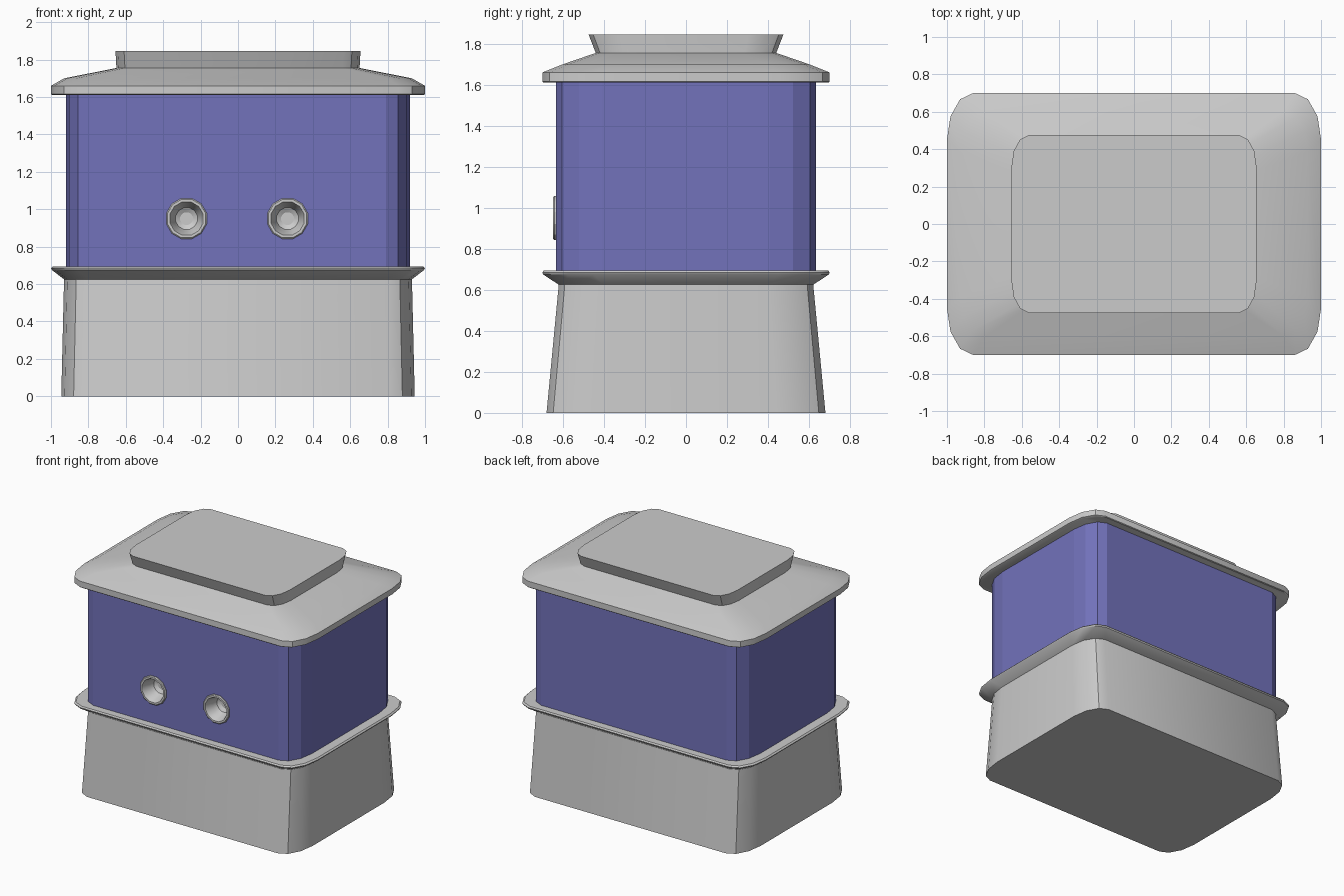
import bpy, bmesh, math

if "Cube" in bpy.data.objects:
    bpy.data.objects.remove(bpy.data.objects["Cube"])


def rounded_ring(hx, hy):
    """Rounded rectangle with three facets per corner, as 16 xy points."""
    rx, ry = hx * 0.14, hy * 0.355
    pts = []
    for q, (sx, sy) in enumerate([(1, 1), (-1, 1), (-1, -1), (1, -1)]):
        for k in range(4):
            a = math.radians(q * 90 + k * 30)
            pts.append((sx * (hx - rx) + rx * math.cos(a),
                        sy * (hy - ry) + ry * math.sin(a)))
    return pts


def finish(name, bm, material=None):
    bmesh.ops.recalc_face_normals(bm, faces=bm.faces)
    mesh = bpy.data.meshes.new(name)
    bm.to_mesh(mesh)
    bm.free()
    ob = bpy.data.objects.new(name, mesh)
    bpy.context.collection.objects.link(ob)
    if material:
        mesh.materials.append(material)
    return ob


def skin(bm, loops):
    """Bridge successive closed loops and cap both ends."""
    rings = [[bm.verts.new(p) for p in loop] for loop in loops]
    n = len(rings[0])
    for a, b in zip(rings, rings[1:]):
        for i in range(n):
            j = (i + 1) % n
            bm.faces.new((a[i], a[j], b[j], b[i]))
    bm.faces.new(rings[0])
    bm.faces.new(rings[-1])


def stack(name, sections, material=None):
    """Loft rounded rectangles given as (half x, half y, z)."""
    bm = bmesh.new()
    skin(bm, [[(x, y, z) for x, y in rounded_ring(hx, hy)]
              for hx, hy, z in sections])
    return finish(name, bm, material)


def lathe(name, cx, cz, profile, sides=12):
    """Turn (radius, y) points around an axis running along y."""
    bm = bmesh.new()
    loops = []
    for r, y in profile:
        angles = [math.tau * (i + 0.5) / sides for i in range(sides)]
        loops.append([(cx + r * math.cos(a), y, cz + r * math.sin(a))
                      for a in angles])
    skin(bm, loops)
    return finish(name, bm)


def smooth(ob):
    bpy.ops.object.select_all(action='DESELECT')
    ob.select_set(True)
    bpy.context.view_layer.objects.active = ob
    bpy.ops.object.shade_smooth_by_angle(angle=math.radians(30))


blue = bpy.data.materials.new("blue_paint")
blue.diffuse_color = (0.17, 0.17, 0.50, 1)
blue.use_nodes = True
blue.node_tree.nodes["Principled BSDF"].inputs["Base Color"].default_value = blue.diffuse_color

# Tapered base, flared flange and overhanging lid with raised top
base = stack("base", [(0.945, 0.68, 0), (0.93, 0.62, 0.63)])
flange = stack("flange", [(0.93, 0.62, 0.625), (0.995, 0.697, 0.675),
                          (1.0, 0.70, 0.685), (0.99, 0.693, 0.695)])
lid = stack("lid", [(0.99, 0.695, 1.61), (1.0, 0.70, 1.615),
                    (1.0, 0.70, 1.66), (0.93, 0.60, 1.70),
                    (0.65, 0.44, 1.755), (0.655, 0.475, 1.845)])

# Blue body
body = stack("body", [(0.92, 0.635, 0.69), (0.92, 0.635, 1.612)], blue)

# Two round recessed sockets on the front
for side, x in (("left", -0.275), ("right", 0.265)):
    cutter = lathe(side + "_socket_cutter", x, 0.95,
                   [(0.098, -0.75), (0.098, -0.50)])
    cutter.hide_render = True
    cutter.hide_set(True)
    cut = body.modifiers.new(side + "_hole", 'BOOLEAN')
    cut.object = cutter
    cut.operation = 'DIFFERENCE'
    cut.solver = 'EXACT'
    socket = lathe(side + "_socket", x, 0.95,
                   [(0.098, -0.52), (0.098, -0.634), (0.112, -0.634),
                    (0.112, -0.642), (0.106, -0.648), (0.092, -0.648),
                    (0.086, -0.635), (0.072, -0.585), (0.06, -0.55),
                    (0.035, -0.535)])
    smooth(socket)

for part in (base, flange, lid):
    smooth(part)
